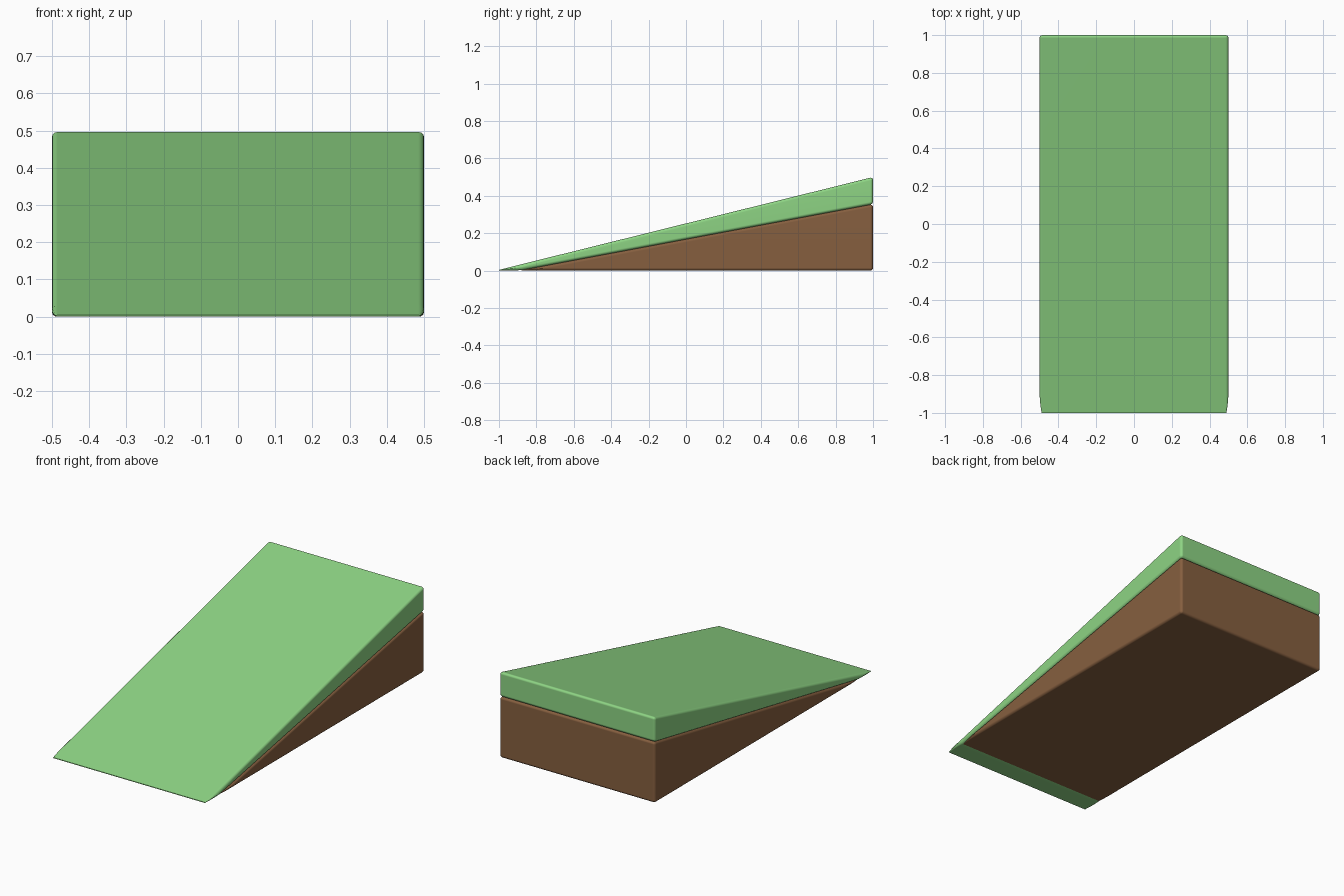
import bpy, bmesh
from math import sin, cos, pi, radians

if "Cube" in bpy.data.objects:
    bpy.data.objects.remove(bpy.data.objects["Cube"])

R = 0.015      # edge rounding
SEG = 3        # segments per rounded edge


def material(name, color):
    m = bpy.data.materials.new(name)
    m.diffuse_color = (*color, 1)
    m.use_nodes = True
    m.node_tree.nodes["Principled BSDF"].inputs["Base Color"].default_value = m.diffuse_color
    return m


def lerp(table, y):
    """Height on a polyline of (y, z) points."""
    for (y0, z0), (y1, z1) in zip(table, table[1:]):
        if y <= y1 + 1e-9:
            return z0 + (z1 - z0) * (y - y0) / (y1 - y0)
    return table[-1][1]


def wedge(name, mat, bottom, top, ys):
    """Loft rounded rectangles along y; thin tip narrows, back edges are rounded."""
    stations = [(y, 0.0) for y in ys]
    for i in range(SEG + 1):
        a = i / SEG * pi / 2
        stations.append((1 - R + R * sin(a), R * (1 - cos(a))))
    bm = bmesh.new()
    rings = []
    for y, inset in stations:
        z0, z1 = lerp(bottom, y) + inset, lerp(top, y) - inset
        half = (z1 - z0) / 2
        shrink = R * max(0, 1 - half / R) ** 2 if inset == 0 else 0
        w = 0.5 - inset - shrink
        rx = max(R - inset - shrink, 0.0006)
        rz = min(max(R - inset, 0.0006), half * 0.95)
        ring = []
        for k, (sx, sz) in enumerate([(1, 1), (-1, 1), (-1, -1), (1, -1)]):
            cz = z1 - rz if sz > 0 else z0 + rz
            for i in range(SEG + 1):
                a = (k + i / SEG) * pi / 2
                ring.append(bm.verts.new((sx * (w - rx) + rx * cos(a), y, cz + rz * sin(a))))
        rings.append(ring)
    n = len(rings[0])
    for r0, r1 in zip(rings, rings[1:]):
        for i in range(n):
            j = (i + 1) % n
            bm.faces.new((r0[i], r0[j], r1[j], r1[i]))
    bm.faces.new(rings[0])
    bm.faces.new(rings[-1])
    bmesh.ops.recalc_face_normals(bm, faces=bm.faces)
    me = bpy.data.meshes.new(name)
    bm.to_mesh(me)
    bm.free()
    me.materials.append(mat)
    ob = bpy.data.objects.new(name, me)
    bpy.context.collection.objects.link(ob)
    bpy.ops.object.select_all(action='DESELECT')
    ob.select_set(True)
    bpy.context.view_layer.objects.active = ob
    bpy.ops.object.shade_smooth_by_angle(angle=radians(40))
    wn = ob.modifiers.new("flat_face_normals", 'WEIGHTED_NORMAL')
    wn.keep_sharp = True
    return ob


green = material("grass", (0.27, 0.66, 0.23))
brown = material("dirt", (0.24, 0.115, 0.05))

# Shared slope between the two layers
seam = [(-0.88, 0.002), (1, 0.355)]

# Grass layer: thick at the back, reaching the ground at the front tip
wedge("grass_layer", green,
      [(-1, 0.0), (-0.88, 0.002), (1, 0.355)],
      [(-1, 0.004), (1, 0.5)],
      [-1, -0.97, -0.94, -0.91, -0.88, -0.7])

# Dirt wedge underneath
wedge("dirt_base", brown,
      [(-0.88, 0.0), (1, 0.0)], seam,
      [-0.88, -0.84, -0.8, -0.76, -0.72])
